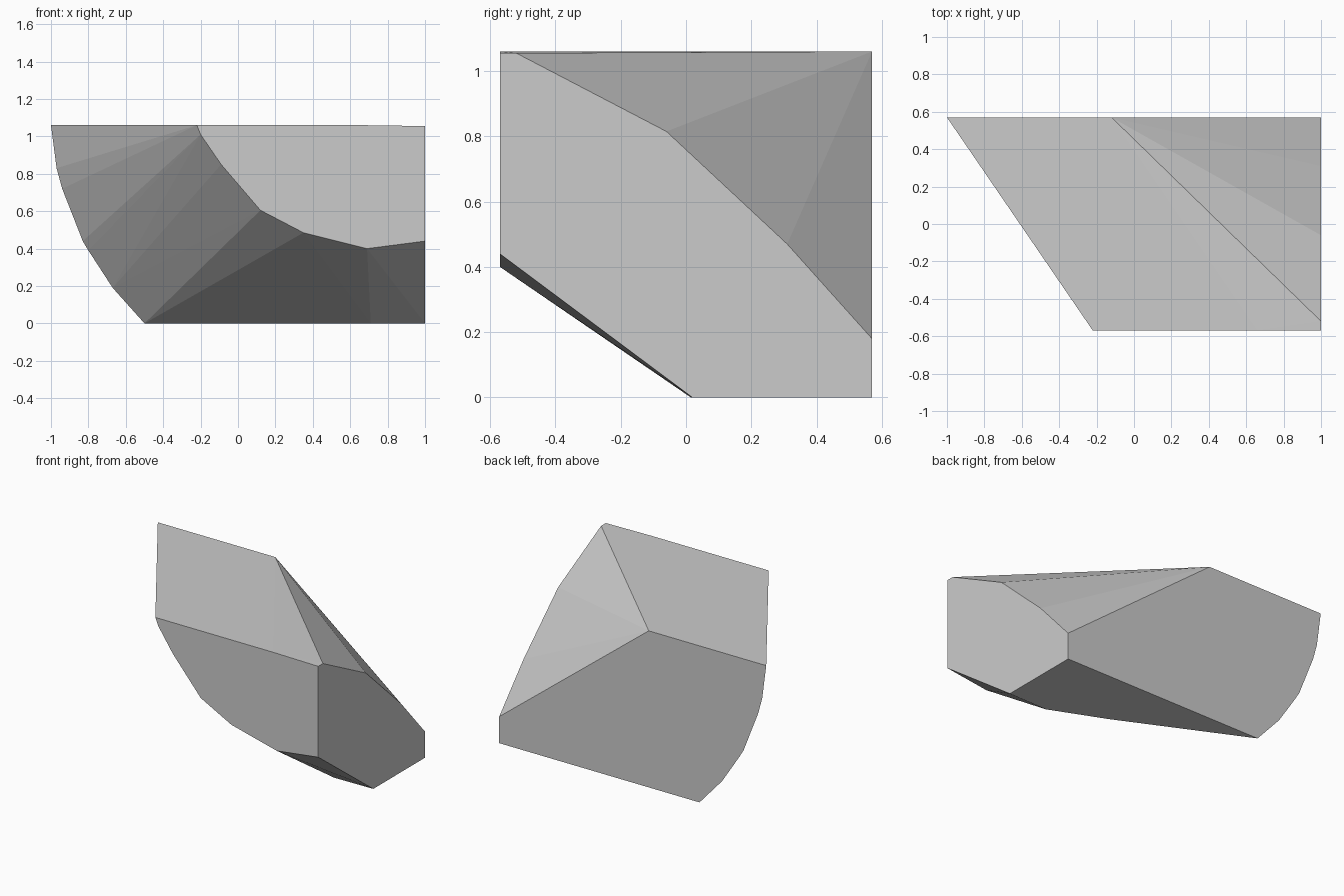
import bpy
import bmesh
import math

if "Cube" in bpy.data.objects:
    bpy.data.objects.remove(bpy.data.objects["Cube"], do_unlink=True)

HALF_DEPTH = 0.57
TOP = 1.06


def make_material(name, color):
    material = bpy.data.materials.new(name)
    material.use_nodes = True
    material.diffuse_color = color
    material.node_tree.nodes["Principled BSDF"].inputs["Base Color"].default_value = color
    return material


def convex_solid(name, points, material):
    """Wrap the planar outlines in a faceted solid with merged flat faces."""
    bm = bmesh.new()
    for point in points:
        bm.verts.new(point)
    hull = bmesh.ops.convex_hull(bm, input=bm.verts[:])
    loose = {e for e in hull["geom_interior"] + hull["geom_unused"]
             if isinstance(e, bmesh.types.BMVert)}
    bmesh.ops.delete(bm, geom=list(loose), context="VERTS")
    bmesh.ops.dissolve_limit(bm, angle_limit=math.radians(0.3),
                             verts=bm.verts[:], edges=bm.edges[:])
    bmesh.ops.recalc_face_normals(bm, faces=bm.faces[:])
    mesh = bpy.data.meshes.new(name)
    bm.to_mesh(mesh)
    bm.free()
    mesh.materials.append(material)
    solid = bpy.data.objects.new(name, mesh)
    bpy.context.collection.objects.link(solid)
    return solid


# Front outline as (x, z): concave-side arc and clipped lower corner
front_outline = [(-0.22, TOP), (-0.2, 1.01), (-0.09, 0.85), (0.12, 0.605),
                 (0.35, 0.485), (0.69, 0.4), (1, 0.44), (1, 1.055), (0.66, TOP)]

# Back outline as (x, z): broad arc with the upper corner cut away
back_outline = [(-1, TOP), (-0.97, 0.83), (-0.94, 0.72), (-0.83, 0.44),
                (-0.8, 0.39), (-0.67, 0.19), (-0.5, 0), (1, 0), (1, 0.18),
                (-0.12, TOP)]

# Side outline as (y, z): stepped bevel from the top front to the low back
side_outline = [(0.02, 0), (0.31, 0.47), (-0.06, 0.815), (-0.52, 1.055)]

# Front edge of the underside as (x, y)
base_edge = [(0.34, 0.17), (0.71, 0.015)]

points = [(x, -HALF_DEPTH, z) for x, z in front_outline]
points += [(x, HALF_DEPTH, z) for x, z in back_outline]
points += [(1, y, z) for y, z in side_outline]
points += [(x, y, 0) for x, y in base_edge]

light_grey = make_material("light grey", (0.6, 0.6, 0.6, 1))
convex_solid("faceted_block", points, light_grey)
